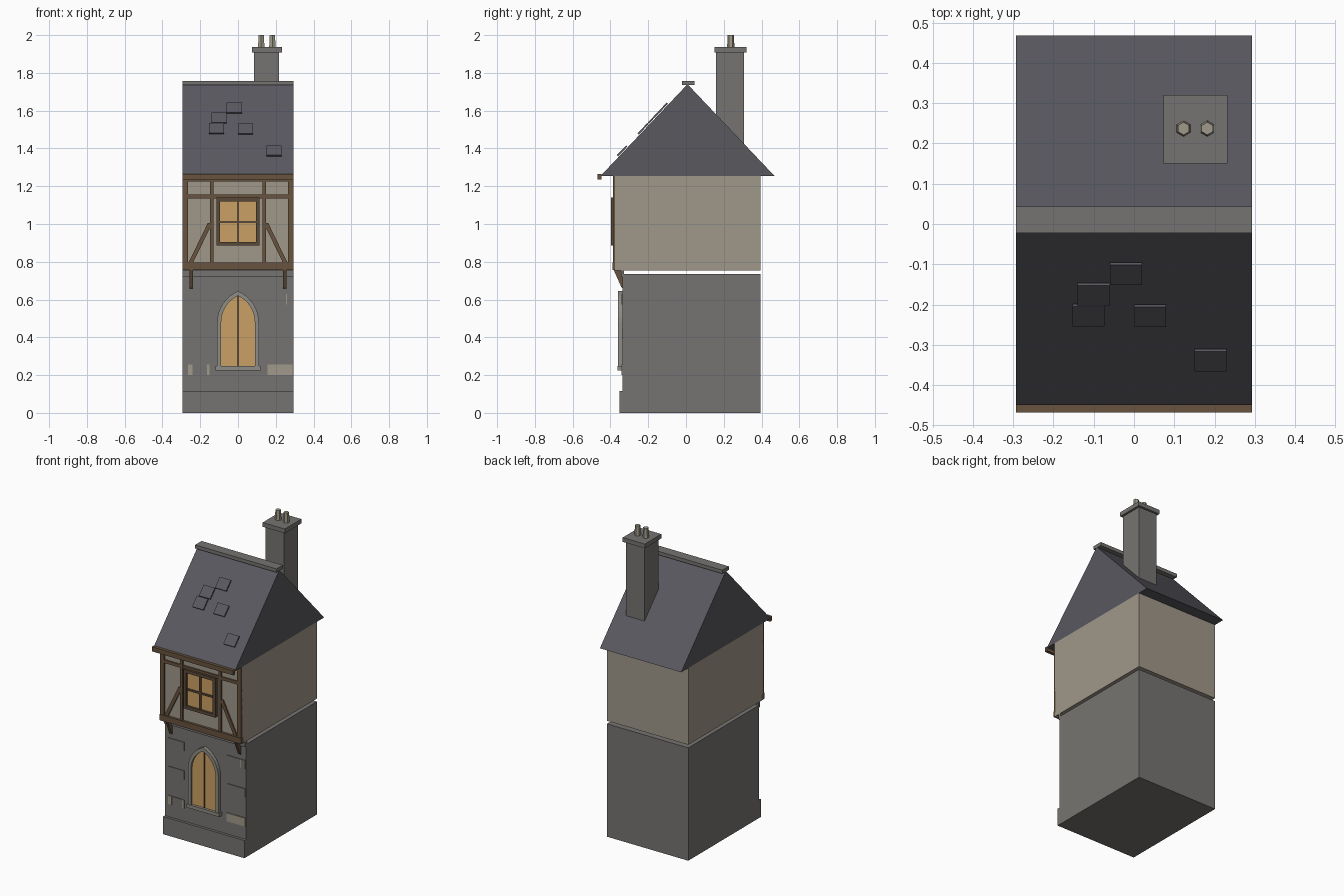
import bpy, bmesh, math
from mathutils import Vector

if "Cube" in bpy.data.objects:
    bpy.data.objects.remove(bpy.data.objects["Cube"])


def material(name, hex_code):
    m = bpy.data.materials.new(name)
    rgb = [int(hex_code[i:i + 2], 16) / 255 for i in (0, 2, 4)]
    lin = [c / 12.92 if c <= 0.04045 else ((c + 0.055) / 1.055) ** 2.4 for c in rgb]
    m.diffuse_color = (*lin, 1)
    m.use_nodes = True
    m.node_tree.nodes["Principled BSDF"].inputs["Base Color"].default_value = m.diffuse_color
    return m


STONE = material("grey stone", "767471")
TRIM = material("carved stone", "8f8c85")
PALE = material("pale stone", "a09a8a")
PLASTER = material("cream plaster", "a0988a")
SLATE = material("blue slate", "58585f")
TIMBER = material("oak timber", "68543f")
DARK = material("dark oak", "5a4939")
GLASS = material("amber glass", "cba064")


def finish(name, bm, mat):
    bmesh.ops.recalc_face_normals(bm, faces=bm.faces)
    me = bpy.data.meshes.new(name)
    bm.to_mesh(me)
    bm.free()
    me.materials.append(mat)
    ob = bpy.data.objects.new(name, me)
    bpy.context.collection.objects.link(ob)
    return ob


def box(name, x, y, z, mat):
    """Box from (min, max) pairs."""
    bm = bmesh.new()
    bmesh.ops.create_cube(bm, size=1)
    for v in bm.verts:
        v.co = Vector([(r[0] + r[1]) / 2 + c * (r[1] - r[0]) for r, c in zip((x, y, z), v.co)])
    return finish(name, bm, mat)


def prism(name, points, axis, lo, hi, mat):
    """Extrude a profile along x (points are y,z) or along y (points are x,z)."""
    bm = bmesh.new()
    put = (lambda p, d: (d, p[0], p[1])) if axis == "x" else (lambda p, d: (p[0], d, p[1]))
    a = [bm.verts.new(put(p, lo)) for p in points]
    b = [bm.verts.new(put(p, hi)) for p in points]
    bm.faces.new(a)
    bm.faces.new(b[::-1])
    for i in range(len(a)):
        j = (i + 1) % len(a)
        bm.faces.new((a[i], a[j], b[j], b[i]))
    return finish(name, bm, mat)


W = 0.293
FULL = (-W, W)

# Stone ground storey, plinth and string course
box("ground_storey", FULL, (-0.335, 0.395), (0, 0.735), STONE)
box("plinth", FULL, (-0.352, -0.33), (0, 0.115), STONE)
box("string_course", FULL, (-0.345, -0.328), (0.72, 0.755), STONE)

# Corner stones, nearly flush with the wall
for z0, z1 in ((0.2, 0.255), (0.39, 0.445), (0.575, 0.63)):
    box("left_corner_stone", (-0.27, -0.15), (-0.339, -0.33), (z0, z1), STONE)
    box("right_corner_stone", (0.155, 0.288), (-0.339, -0.33), (z0, z1), STONE)
for x0, x1, z0, z1 in ((-0.265, -0.24, 0.2, 0.255), (-0.165, -0.15, 0.2, 0.255),
                       (0.155, 0.288, 0.2, 0.255), (0.253, 0.26, 0.575, 0.63)):
    box("pale_stone_patch", (x0, x1), (-0.341, -0.334), (z0, z1), PALE)


# Pointed arch window
def arch(w, base, spring, apex, n=8):
    c = ((apex - spring) ** 2 - w * w) / (2 * w)
    r = w + c
    end = math.acos(c / r)
    right = [(-c + r * math.cos(end * i / n), spring + r * math.sin(end * i / n)) for i in range(n + 1)]
    left = [(-x, z) for x, z in right[-2::-1]]
    return [(w, base)] + right + left + [(-w, base)]


outer, inner = arch(0.11, 0.245, 0.48, 0.645), arch(0.089, 0.245, 0.48, 0.62)
bm = bmesh.new()
rings = [[bm.verts.new((x, y, z)) for x, z in pts]
         for pts, y in ((outer, -0.33), (outer, -0.359), (inner, -0.359), (inner, -0.33))]
for k in range(4):
    a, b = rings[k], rings[(k + 1) % 4]
    for i in range(len(a) - 1):
        bm.faces.new((a[i], a[i + 1], b[i + 1], b[i]))
for i in (0, -1):
    bm.faces.new([r[i] for r in rings])
finish("arch_frame", bm, TRIM)
prism("arch_glass", inner, "y", -0.345, -0.33, GLASS)
box("arch_mullion", (-0.004, 0.004), (-0.35, -0.34), (0.245, 0.62), DARK)
box("arch_sill", (-0.118, 0.118), (-0.362, -0.33), (0.225, 0.247), TRIM)

# Jettied upper storey with plaster walls
box("upper_storey", FULL, (-0.375, 0.395), (0.755, 1.255), PLASTER)

# Timber frame on the front
TY = (-0.386, -0.37)
box("bottom_beam", FULL, (-0.39, -0.36), (0.757, 0.795), TIMBER)
box("top_beam", FULL, TY, (1.225, 1.255), TIMBER)
box("upper_rail", FULL, (-0.384, -0.37), (1.135, 1.155), TIMBER)
for s in (-1, 1):
    box("corner_post", sorted((s * W, s * 0.264)), TY, (0.78, 1.24), TIMBER)
    box("inner_post", sorted((s * 0.148, s * 0.129)), TY, (0.78, 1.24), TIMBER)
    brace = [(s * 0.262, 0.795), (s * 0.238, 0.795), (s * 0.148, 0.98), (s * 0.148, 1.005), (s * 0.16, 1.005)]
    prism("diagonal_brace", brace, "y", -0.384, -0.37, TIMBER)
    bracket = [(-0.383, 0.757), (-0.33, 0.757), (-0.33, 0.655), (-0.342, 0.665)]
    prism("jetty_bracket", bracket, "x", *sorted((s * 0.256, s * 0.239)), TIMBER)

# Upper window
box("window_glass", (-0.1, 0.1), (-0.384, -0.37), (0.9, 1.13), GLASS)
for s in (-1, 1):
    box("window_jamb", sorted((s * 0.115, s * 0.095)), (-0.398, -0.37), (0.885, 1.14), DARK)
for z in (0.885, 1.12):
    box("window_rail", (-0.115, 0.115), (-0.398, -0.37), (z, z + 0.02), DARK)
box("window_mullion", (-0.006, 0.006), (-0.391, -0.38), (0.9, 1.13), DARK)
box("window_transom", (-0.1, 0.1), (-0.391, -0.38), (1.004, 1.016), DARK)

# Slate roof, ridge cap and eaves board
RIDGE, EAVE = Vector((0, 0.008, 1.74)), Vector((0, -0.452, 1.255))
prism("roof", [(EAVE.y, EAVE.z), (0.468, EAVE.z), (RIDGE.y, RIDGE.z)], "x", -W, W, SLATE)
box("ridge_cap", FULL, (-0.022, 0.044), (1.735, 1.758), STONE)
box("eaves_board", FULL, (-0.468, -0.448), (1.235, 1.265), TIMBER)

# Loose slates lifted from the front slope
slope = (RIDGE - EAVE).normalized()
normal = Vector((0, -slope.z, slope.y))
for x, y in ((-0.02, -0.117), (-0.1, -0.168), (-0.113, -0.22), (0.04, -0.222), (0.19, -0.332)):
    foot = RIDGE + slope * ((y - RIDGE.y) / slope.y)
    pts = [foot + slope * (a * 0.036) + normal * h
           for a, h in ((-1, 0.004), (1, 0.004), (1, 0.013), (-1, 0.013))]
    prism("loose_slate", [(p.y, p.z) for p in pts], "x", x - 0.04, x + 0.04, SLATE)

# Chimney with cap and two six-sided pots
box("chimney_stack", (0.085, 0.218), (0.16, 0.306), (1.35, 1.915), STONE)
box("chimney_cap", (0.073, 0.232), (0.15, 0.32), (1.908, 1.936), STONE)
for x in (0.123, 0.182):
    bm = bmesh.new()
    bmesh.ops.create_cone(bm, cap_ends=True, segments=6, radius1=0.02, radius2=0.016, depth=0.07)
    bmesh.ops.translate(bm, verts=bm.verts, vec=(x, 0.237, 1.965))
    finish("chimney_pot", bm, PALE)
